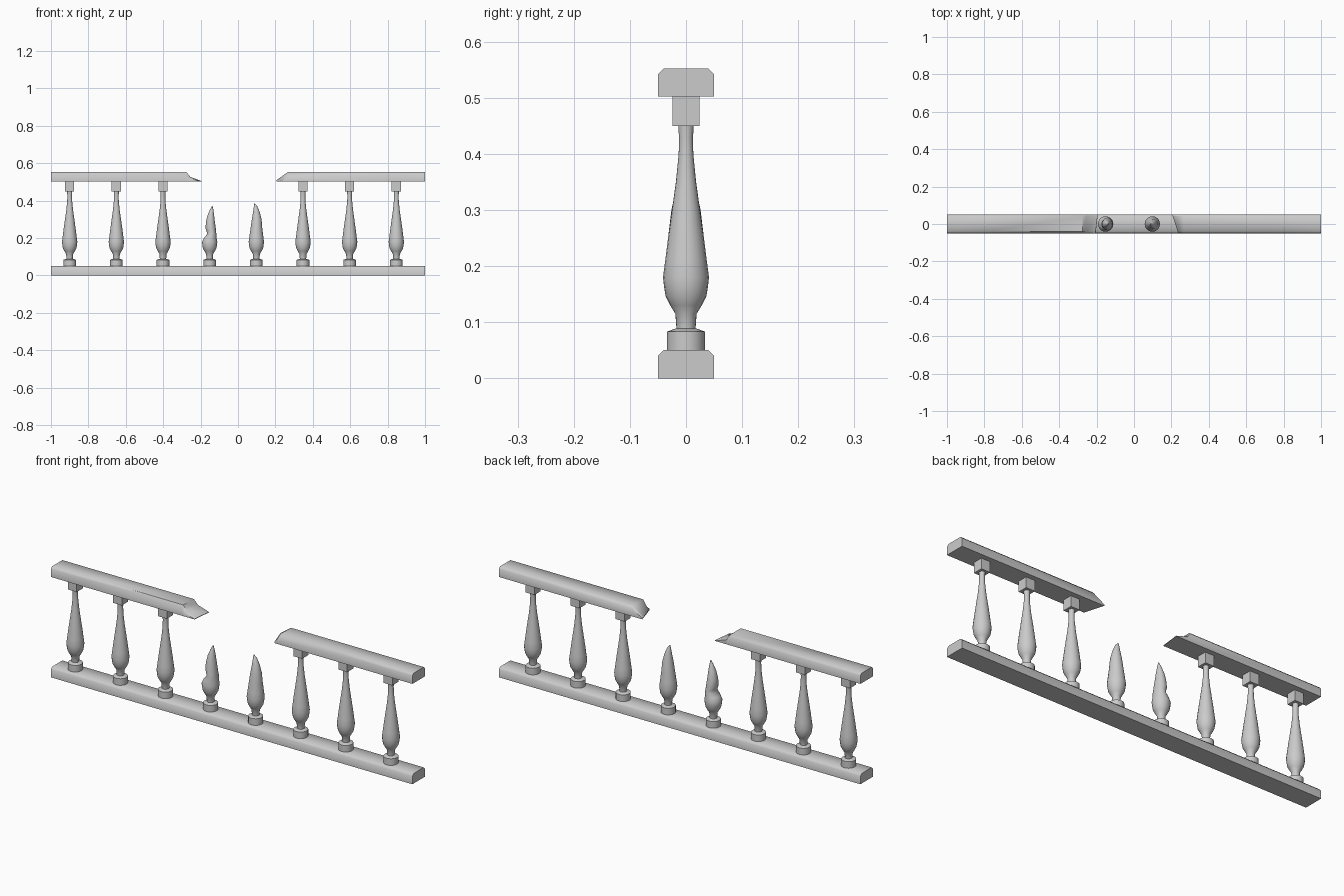
import bpy
import bmesh
from math import cos, sin, tau, radians

cube = bpy.data.objects.get("Cube")
if cube:
    bpy.data.objects.remove(cube, do_unlink=True)

stone = bpy.data.materials.new("grey stone")
stone.use_nodes = True
GREY = (0.6, 0.6, 0.6, 1)
stone.diffuse_color = GREY
stone.node_tree.nodes["Principled BSDF"].inputs["Base Color"].default_value = GREY


def skin(name, loops, x=0, z=0, angle=50):
    """Bridge closed loops of equal length, cap both ends and shade."""
    bm = bmesh.new()
    rings = [[bm.verts.new(p) for p in loop] for loop in loops]
    n = len(rings[0])
    for a, b in zip(rings, rings[1:]):
        for i in range(n):
            j = (i + 1) % n
            bm.faces.new((a[i], a[j], b[j], b[i]))
    bm.faces.new(rings[0][::-1])
    bm.faces.new(rings[-1])
    bmesh.ops.recalc_face_normals(bm, faces=bm.faces)
    mesh = bpy.data.meshes.new(name)
    bm.to_mesh(mesh)
    bm.free()
    mesh.materials.append(stone)
    obj = bpy.data.objects.new(name, mesh)
    bpy.context.collection.objects.link(obj)
    obj.location = (x, 0, z)
    bpy.ops.object.select_all(action='DESELECT')
    obj.select_set(True)
    bpy.context.view_layer.objects.active = obj
    bpy.ops.object.shade_smooth_by_angle(angle=radians(angle))
    return obj


def rail_loop(x, height=1, front_shift=0, front_drop=0):
    """Chamfered rail section, optionally worn down and skewed at the front."""
    section = [(-.05, 0), (-.05, .04), (-.04, .05), (.04, .05), (.05, .04), (.05, 0)]
    loop = [[x + (front_shift if y < 0 else 0), y, z * height] for y, z in section]
    loop[1][2] -= front_drop * height
    return loop


def oval(z, left, right, depth, sides=20):
    """Horizontal ring reaching from left to right in x."""
    mid, half = (left + right) / 2, (right - left) / 2
    return [(mid + half * cos(tau * i / sides), depth * sin(tau * i / sides), z)
            for i in range(sides)]


def turned(profile):
    return [oval(z, -r, r, r) for z, r in profile]


# Rails: whole at the bottom, broken in two at the top
skin("bottom_rail", [rail_loop(-1), rail_loop(1)])
TOP = .502
skin("top_rail_right", [
    rail_loop(-1), rail_loop(-.8), rail_loop(-.275, 1, 0, .015),
    rail_loop(-.255, .5, 0, .01), rail_loop(-.195, .05, -.01)], z=TOP)
skin("top_rail_left", [
    rail_loop(1), rail_loop(.8), rail_loop(.265, 1, 0, .02),
    rail_loop(.207, .16, .03)], z=TOP)

# Baluster profiles
collar = [(.048, .034), (.083, .034), (.089, .018)]
bulb = [(.089, .017), (.115, .019), (.13, .028), (.145, .036), (.162, .039),
        (.18, .041), (.21, .037)]
shaft = [(.25, .032), (.3, .025), (.35, .018), (.4, .013), (.43, .0125), (.452, .014)]

# Splintered stumps: height, left reach, right reach, depth
stump_a = [(.2, -.031, .037, .036), (.22, -.014, .036, .034), (.235, -.016, .034, .032),
           (.25, -.022, .033, .031), (.285, -.02, .028, .026), (.32, -.012, .024, .019),
           (.35, .001, .02, .01), (.372, .013, .016, .002)]
stump_b = [(.25, -.031, .032, .032), (.3, -.024, .028, .026), (.34, -.017, .018, .017),
           (.37, -.013, .005, .009), (.385, -.011, -.008, .002)]

for i in range(8):
    x = -.9 + .2495 * i
    skin(f"baluster_collar_{i + 1}", turned(collar), x)
    if i == 3:
        body = turned(bulb[:-1]) + [oval(*r) for r in stump_a]
    elif i == 4:
        body = turned(bulb) + [oval(*r) for r in stump_b]
    else:
        body = turned(bulb + shaft)
        # Square block under the top rail
        h = .0245
        square = [(-h, -h), (h, -h), (h, h), (-h, h)]
        skin(f"baluster_block_{i + 1}",
             [[(a, b, z) for a, b in square] for z in (.45, .503)], x)
    skin(f"baluster_body_{i + 1}", body, x)
